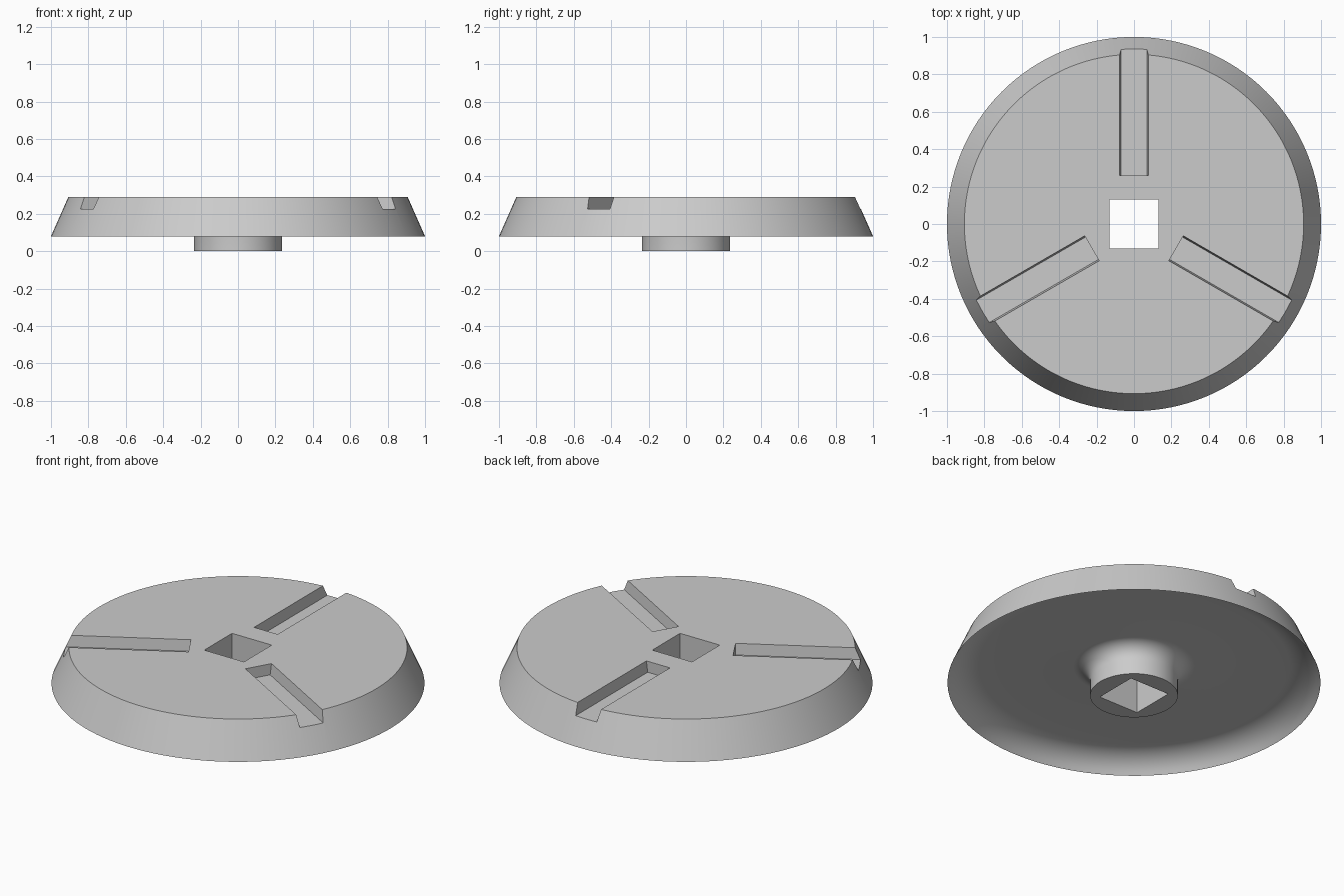
import bpy, bmesh
from math import sin, cos, pi, radians
from mathutils import Matrix

if "Cube" in bpy.data.objects:
    bpy.data.objects.remove(bpy.data.objects["Cube"], do_unlink=True)

RIM_Z, TOP_Z, UNDER_Z = 0.08, 0.29, 0.18
HUB_R, FILLET = 0.235, 0.09

grey = bpy.data.materials.new("plain grey")
grey.use_nodes = True
colour = (0.6, 0.6, 0.6, 1)
grey.diffuse_color = colour
grey.node_tree.nodes["Principled BSDF"].inputs["Base Color"].default_value = colour


def add_object(name, bm):
    bmesh.ops.recalc_face_normals(bm, faces=bm.faces)
    mesh = bpy.data.meshes.new(name)
    bm.to_mesh(mesh)
    bm.free()
    mesh.materials.append(grey)
    obj = bpy.data.objects.new(name, mesh)
    bpy.context.collection.objects.link(obj)
    return obj


def lathe(name, profile, steps=128):
    bm = bmesh.new()
    verts = [bm.verts.new((r, 0, z)) for r, z in profile]
    edges = [bm.edges.new(pair) for pair in zip(verts, verts[1:])]
    bmesh.ops.spin(bm, geom=verts + edges, cent=(0, 0, 0), axis=(0, 0, 1),
                   angle=2 * pi, steps=steps)
    bmesh.ops.remove_doubles(bm, verts=bm.verts, dist=1e-5)
    return add_object(name, bm)


def prism(name, section, y0, y1):
    """Extrude an x-z section along y."""
    bm = bmesh.new()
    face = bm.faces.new([bm.verts.new((x, y0, z)) for x, z in section])
    moved = bmesh.ops.extrude_face_region(bm, geom=[face])["geom"]
    bmesh.ops.translate(bm, vec=(0, y1 - y0, 0),
                        verts=[v for v in moved if isinstance(v, bmesh.types.BMVert)])
    return add_object(name, bm)


# Disc: hub, fillet into the dished underside, curved inner rim, sloped wall, flat top
profile = [(0, 0), (HUB_R, 0)]
for i in range(11):
    a = i / 10 * pi / 2
    profile.append((HUB_R + FILLET * (1 - cos(a)), UNDER_Z - FILLET * (1 - sin(a))))
dish_r, dish_angle = 0.193, radians(61.2)
for i in range(13):
    a = i / 12 * dish_angle
    profile.append((0.83 + dish_r * sin(a), UNDER_Z - dish_r * (1 - cos(a))))
profile[-1] = (1, RIM_Z)
profile += [(0.907, TOP_Z), (0, TOP_Z)]
disc = lathe("slotted_disc", profile)

# Cutters: square drive hole and three slightly tapered radial slots
h = 0.13
cutters = [prism("hole_cutter", [(-h, -0.1), (h, -0.1), (h, 0.4), (-h, 0.4)], -h, h)]
slot = [(-0.069, 0.225), (0.069, 0.225), (0.077, TOP_Z),
        (0.077, 0.35), (-0.077, 0.35), (-0.077, TOP_Z)]
for i in range(3):
    cutter = prism("slot_cutter", slot, 0.26, 1.1)
    cutter.data.transform(Matrix.Rotation(i * 2 * pi / 3, 4, "Z"))
    cutters.append(cutter)

bpy.ops.object.select_all(action="DESELECT")
bpy.context.view_layer.objects.active = disc
disc.select_set(True)
for cutter in cutters:
    cutter.hide_render = True
    mod = disc.modifiers.new("cut", "BOOLEAN")
    mod.operation, mod.solver, mod.object = "DIFFERENCE", "EXACT", cutter
    bpy.ops.object.modifier_apply(modifier=mod.name)
    bpy.data.objects.remove(cutter, do_unlink=True)

bpy.ops.object.shade_smooth_by_angle(angle=radians(30))
